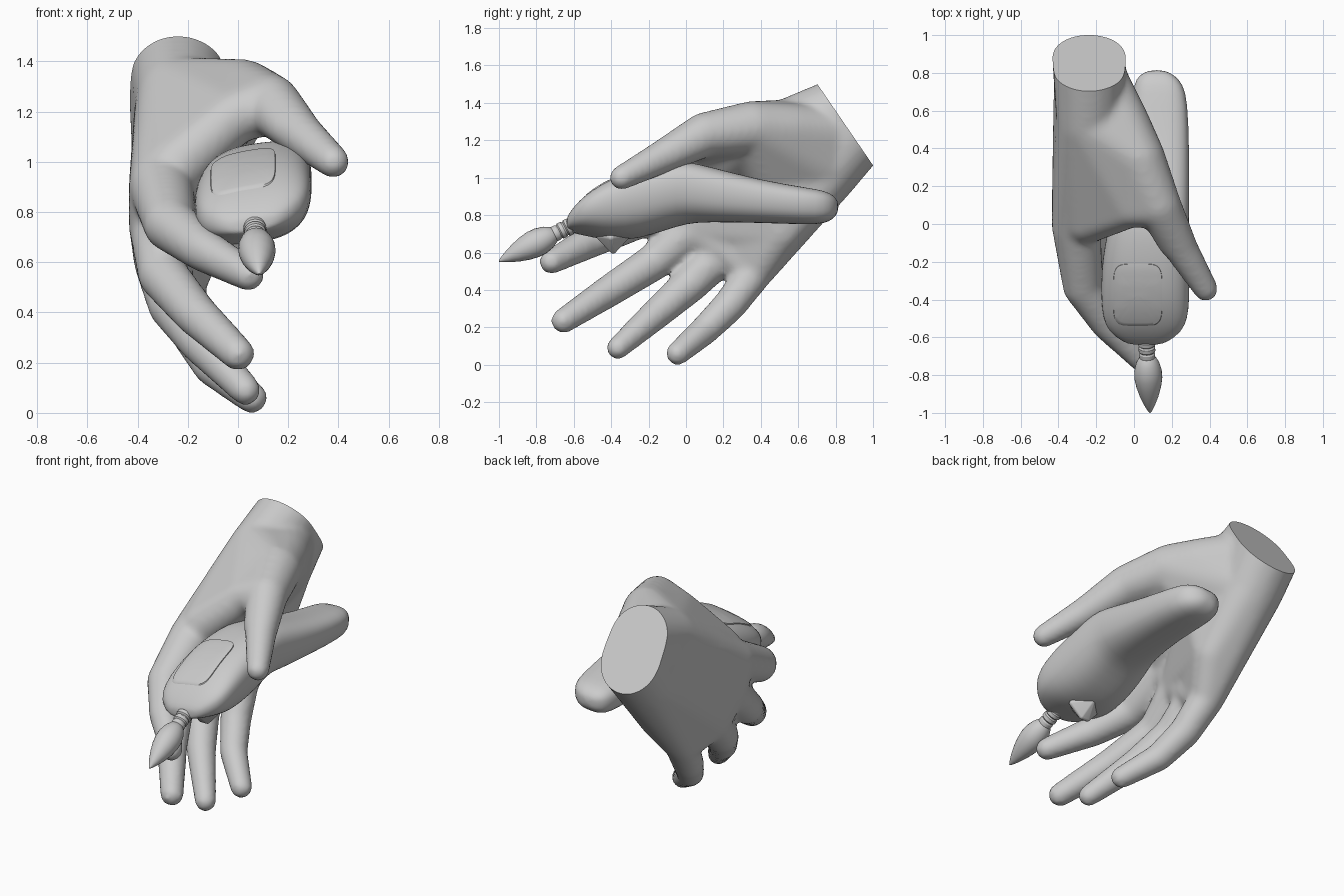
import bpy, bmesh, math
from mathutils import Vector
from mathutils.bvhtree import BVHTree

if "Cube" in bpy.data.objects:
    bpy.data.objects.remove(bpy.data.objects["Cube"])

grey = bpy.data.materials.new("plain grey")
grey.diffuse_color = (0.6, 0.6, 0.6, 1)
grey.use_nodes = True
grey.node_tree.nodes["Principled BSDF"].inputs["Base Color"].default_value = grey.diffuse_color


def finish(name, bm, angle=40):
    bmesh.ops.recalc_face_normals(bm, faces=bm.faces)
    me = bpy.data.meshes.new(name)
    bm.to_mesh(me)
    bm.free()
    ob = bpy.data.objects.new(name, me)
    bpy.context.collection.objects.link(ob)
    me.materials.append(grey)
    bpy.ops.object.select_all(action='DESELECT')
    ob.select_set(True)
    bpy.context.view_layer.objects.active = ob
    bpy.ops.object.shade_smooth_by_angle(angle=math.radians(angle))
    return ob


def hull(bm, balls):
    """Convex skin around balls given as (x, y, z, radius)."""
    part = bmesh.new()
    for x, y, z, r in balls:
        s = bmesh.ops.create_icosphere(part, subdivisions=3, radius=r)
        bmesh.ops.translate(part, verts=s["verts"], vec=(x, y, z))
    bmesh.ops.delete(part, geom=part.faces[:], context='FACES_ONLY')
    out = bmesh.ops.convex_hull(part, input=part.verts[:])
    junk = {v for v in out["geom_interior"] if isinstance(v, bmesh.types.BMVert)}
    bmesh.ops.delete(part, geom=list(junk), context='VERTS')
    tmp = bpy.data.meshes.new("tmp")
    part.to_mesh(tmp)
    part.free()
    bm.from_mesh(tmp)
    bpy.data.meshes.remove(tmp)


def chain(bm, balls):
    for pair in zip(balls, balls[1:]):
        hull(bm, pair)


def loft(bm, rings):
    loops = [[bm.verts.new(p) for p in ring] for ring in rings]
    n = len(loops[0])
    for a, b in zip(loops, loops[1:]):
        for i in range(n):
            bm.faces.new((a[i], a[(i + 1) % n], b[(i + 1) % n], b[i]))
    bm.faces.new(loops[0][::-1])
    bm.faces.new(loops[-1])


def power(c, e):
    return math.copysign(abs(c) ** e, c)


# Hand: palm, fingers and thumb fused into one skin
upper = (-.24, .54, 1.25, .17)
lower = (-.24, .75, 1.05, .185)
heel = (-.17, .5, .71, .125)
thenar = (-.15, .45, 1.0, .14)
index = [(-.305, -.02, .90, .13), (-.27, -.33, .75, .108), (-.14, -.53, .65, .088), (.042, -.72, .55, .066)]
middle = [(-.31, .05, .74, .125), (-.3, -.17, .55, .1), (-.17, -.41, .395, .087), (0, -.655, .235, .068)]
ring = [(-.30, .19, .6, .115), (-.26, .02, .43, .1), (-.15, -.15, .28, .085), (.03, -.365, .09, .062)]
pinky = [(-.23, .37, .5, .1), (-.18, .235, .32, .09), (-.1, .1, .185, .08), (.055, -.045, .06, .064)]
thumb = [(-.07, .54, 1.25, .15), (.02, .35, 1.265, .145), (.13, .1, 1.23, .12),
         (.25, -.13, 1.11, .09), (.38, -.345, 1.0, .066)]
web = (-.02, .09, 1.18, .11)
bm = bmesh.new()
hull(bm, [upper, lower, (-.235, 1.035, 1.42, .205)])               # wrist
hull(bm, [upper, lower, index[0], middle[0]])                      # palm
hull(bm, [upper, lower, middle[0], ring[0]])
hull(bm, [lower, middle[0], ring[0], pinky[0]])
hull(bm, [lower, heel, ring[0], pinky[0]])                         # heel of the palm
hull(bm, [lower, heel, thenar, middle[0]])
hull(bm, [lower, upper, thenar, thumb[0], thumb[1]])               # ball of the thumb
hull(bm, [(-.24, .86, 1.22, .16), upper, lower, thumb[0]])
hull(bm, [upper, thumb[0], thumb[1], index[0]])                    # thumb web
hull(bm, [thumb[1], web, (-.25, .02, .98, .125), upper])
hull(bm, [thumb[1], thumb[2], web])
hull(bm, [thumb[2], thumb[3], (.2, -.1, 1.13, .075)])
for digit in (index, middle, ring, pinky, thumb):
    chain(bm, digit)
rough = finish("hand_rough", bm)
rm = rough.modifiers.new("fuse", 'REMESH')
rm.mode = 'VOXEL'
rm.voxel_size = .016
sm = rough.modifiers.new("soften", 'SMOOTH')
sm.factor = .5
sm.iterations = 14
skin = bpy.data.meshes.new_from_object(rough.evaluated_get(bpy.context.evaluated_depsgraph_get()))
bpy.data.objects.remove(rough)
bm = bmesh.new()
bm.from_mesh(skin)
bpy.data.meshes.remove(skin)
# Flat wrist cut
cut = bmesh.ops.bisect_plane(bm, geom=bm.verts[:] + bm.edges[:] + bm.faces[:],
                             plane_co=(0, .85, 1.285), plane_no=(0, .825, .565), clear_outer=True)
rim = [e for e in cut["geom_cut"] if isinstance(e, bmesh.types.BMEdge)]
bmesh.ops.holes_fill(bm, edges=rim)
finish("hand", bm)

# Device body: rounded, slightly rolled sections (y, centre x, bottom z, top z, half width)
sections = [(-.64, .06, .725, .775, .07), (-.625, .06, .715, .805, .12), (-.57, .06, .705, .87, .195),
            (-.5, .06, .69, .925, .225), (-.4, .06, .67, .985, .235), (-.25, .06, .68, 1.04, .235),
            (-.1, .07, .73, 1.07, .225), (0, .08, .76, 1.08, .21), (.1, .1, .765, 1.065, .195),
            (.4, .13, .76, .985, .163), (.65, .135, .75, .945, .15), (.74, .13, .755, .93, .13),
            (.79, .12, .78, .905, .095), (.815, .12, .82, .87, .035)]
bm = bmesh.new()
N = 32
rings = []
for y, cx, lo, hi, hx in sections:
    roll = .15 if y < .05 else .06
    loop = []
    for a in (2 * math.pi * i / N for i in range(N)):
        v = power(math.sin(a), .7)
        dx = hx * power(math.cos(a), .7) * (1 + .1 * min(v, 0))
        loop.append((cx + dx, y, (lo + hi) / 2 + (hi - lo) / 2 * v + roll * dx))
    rings.append(loop)
loft(bm, rings)
body = finish("device_body", bm, 60)
sub = body.modifiers.new("round", 'SUBSURF')
sub.levels = sub.render_levels = 1

# Top panel: rounded plate laid on the body
tree = BVHTree.FromObject(body, bpy.context.evaluated_depsgraph_get())
bm = bmesh.new()
rings = []
for s, lift in ((1, -.003), (.985, .006), (.9, .007), (.75, .007), (.6, .007), (.45, .007),
                (.3, .007), (.15, .007), (.02, .007)):
    loop = []
    for i in range(64):
        a = 2 * math.pi * i / 64
        x = .02 + .13 * s * power(math.cos(a), .4)
        y = -.375 + .165 * s * power(math.sin(a), .4)
        hit = tree.ray_cast(Vector((x, y, 2)), Vector((0, 0, -1)))[0]
        loop.append((x, y, hit.z + lift))
    rings.append(loop)
loft(bm, rings)
finish("top_panel", bm)


# Ringed neck and pointed bulb, turned around a sloping axis
def turned(name, profile, angle):
    start, end = Vector((.065, -.59, .755)), Vector((.085, -1.0, .553))
    axis = (end - start).normalized()
    side = axis.cross(Vector((0, 0, 1))).normalized()
    up = side.cross(axis)
    bm = bmesh.new()
    loft(bm, [[start.lerp(end, t) + r * (math.cos(a) * side + math.sin(a) * up)
               for a in (2 * math.pi * i / 24 for i in range(24))] for t, r in profile])
    finish(name, bm, angle)


neck = [(0, .05)]
for k in range(3):
    t = .06 + .08 * k
    neck += [(t, .04 - .001 * k), (t + .015, .046 - .002 * k), (t + .06, .046 - .002 * k), (t + .075, .038)]
turned("neck", neck, 30)
turned("bulb", [(.26, .03), (.29, .045), (.36, .062), (.46, .073), (.55, .074), (.66, .066),
                (.78, .05), (.9, .028), (.97, .012), (1, .003)], 50)

# Trigger under the body
bm = bmesh.new()
hull(bm, [(.04, -.46, .69, .02), (.04, -.32, .69, .02), (-.04, -.4, .68, .02), (.12, -.4, .68, .02),
          (.02, -.39, .612, .018), (.06, -.39, .612, .018)])
finish("trigger", bm, 50)
